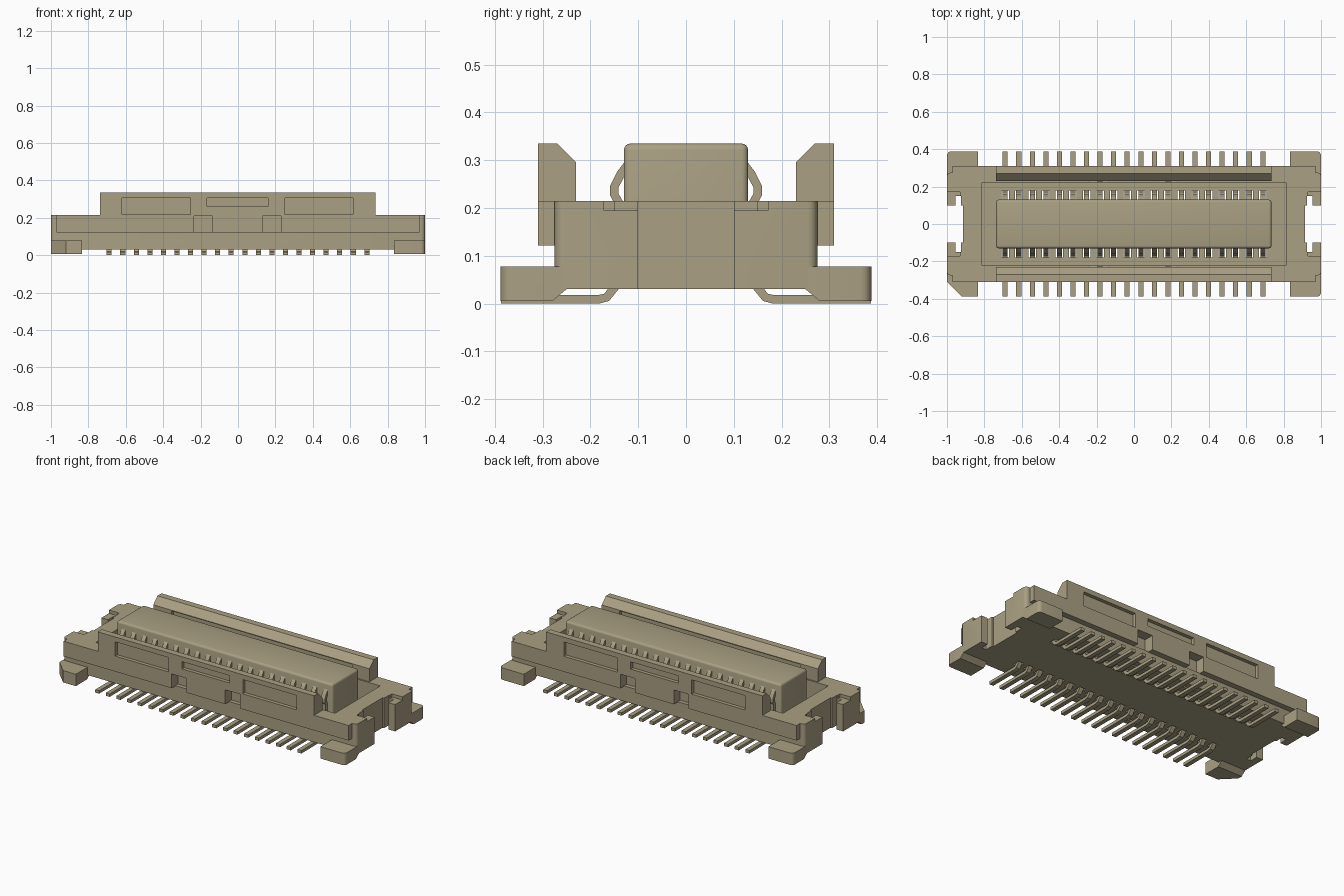
import bpy, bmesh
from mathutils import Vector

if "Cube" in bpy.data.objects:
    bpy.data.objects.remove(bpy.data.objects["Cube"])

mat = bpy.data.materials.new("tan_plastic")
mat.diffuse_color = (0.40, 0.35, 0.225, 1)
mat.use_nodes = True
mat.node_tree.nodes["Principled BSDF"].inputs["Base Color"].default_value = mat.diffuse_color


def prism(bm, pts, axis, lo, hi):
    """Extrude a closed outline along x (outline is y,z) or z (outline is x,y)."""
    def place(p, t):
        return (t, p[0], p[1]) if axis == 'x' else (p[0], p[1], t)
    a = [bm.verts.new(place(p, lo)) for p in pts]
    b = [bm.verts.new(place(p, hi)) for p in pts]
    bm.faces.new(a)
    bm.faces.new(b[::-1])
    for i in range(len(pts)):
        j = (i + 1) % len(pts)
        bm.faces.new((a[i], b[i], b[j], a[j]))


def box(bm, x0, x1, y0, y1, z0, z1):
    prism(bm, [(x0, y0), (x1, y0), (x1, y1), (x0, y1)], 'z', z0, z1)


def bevel(bm, test, width, segments):
    edges = [e for e in bm.edges if test(*[v.co for v in e.verts])]
    bmesh.ops.bevel(bm, geom=edges, offset=width, segments=segments,
                    profile=0.5, affect='EDGES')


def finish(bm, name, smooth=False):
    bmesh.ops.recalc_face_normals(bm, faces=bm.faces)
    me = bpy.data.meshes.new(name)
    bm.to_mesh(me)
    bm.free()
    ob = bpy.data.objects.new(name, me)
    bpy.context.collection.objects.link(ob)
    me.materials.append(mat)
    if smooth:
        bpy.ops.object.select_all(action='DESELECT')
        ob.select_set(True)
        bpy.context.view_layer.objects.active = ob
        bpy.ops.object.shade_smooth_by_angle(angle=0.6)
    return ob


def cut(ob, boxes):
    """Subtract a set of separate boxes, then drop the cutter."""
    bm = bmesh.new()
    for b in boxes:
        box(bm, *b)
    cutter = finish(bm, "cutter")
    cutter.hide_render = True
    mod = ob.modifiers.new("cut", 'BOOLEAN')
    mod.operation, mod.solver, mod.object = 'DIFFERENCE', 'EXACT', cutter
    bpy.ops.object.select_all(action='DESELECT')
    bpy.context.view_layer.objects.active = ob
    ob.select_set(True)
    bpy.ops.object.modifier_apply(modifier=mod.name)
    bpy.data.objects.remove(cutter)


def yspan(s, a, b):
    return (min(s * a, s * b), max(s * a, s * b))


SIDES = (-1, 1)
PIN_X = [(i - 9.5) * 0.0725 for i in range(20)]
NOTCH_X = [(-0.235, -0.135), (0.13, 0.23)]

# housing: block with a notch in each end
quarter = [(0.915, 0.1), (1, 0.1), (1, 0.275)]
outline = (quarter + [(-x, y) for x, y in quarter[::-1]]
           + [(-x, -y) for x, y in quarter] + [(x, -y) for x, y in quarter[::-1]])
bm = bmesh.new()
prism(bm, outline, 'z', 0.03, 0.215)
bevel(bm, lambda a, b: abs(a.z - b.z) > 0.1 and abs(a.y) > 0.27, 0.02, 4)
housing = finish(bm, "housing", True)
# central cavity, then end steps and slits, wall notches, contact slots
cut(housing, [(-0.815, 0.815, -0.22, 0.22, 0.09, 0.3)])
steps, slits, notches, holes, slots = [], [], [], [], []
for s in SIDES:
    for e in SIDES:
        steps.append((*yspan(e, 0.93, 1.05), *yspan(s, 0.05, 0.172), 0.195, 0.3))
        slits.append((*yspan(e, 0.925, 0.955), *yspan(s, 0.05, 0.15), 0, 0.3))
    for x0, x1 in NOTCH_X:
        notches.append((x0, x1, *yspan(s, 0.25, 0.35), 0.125, 0.21))
        holes.append((x0, x1, *yspan(s, 0.228, 0.24), 0, 0.3))
    for x in PIN_X:
        slots.append((x - 0.02, x + 0.02, *yspan(s, 0.132, 0.18), 0, 0.15))
for group in (steps, slits, notches, holes, slots):
    cut(housing, group)

# side rails and guide walls with windows
for s, side in zip(SIDES, ("front", "back")):
    bm = bmesh.new()
    prism(bm, [(-0.97, s * 0.265), (0.97, s * 0.265), (0.97, s * 0.31),
               (-0.97, s * 0.31)], 'z', 0.122, 0.215)
    rail = finish(bm, side + "_rail")
    cut(rail, [(x0, x1, *yspan(s, 0.25, 0.35), 0.1, 0.21) for x0, x1 in NOTCH_X])

    bm = bmesh.new()
    prof = [(0.31, 0.212), (0.31, 0.335), (0.27, 0.335), (0.23, 0.295), (0.23, 0.212)]
    prism(bm, [(s * y, z) for y, z in prof], 'x', -0.738, 0.735)
    wall = finish(bm, side + "_guide_wall")
    cut(wall, [(x0, x1, *yspan(s, 0.288, 0.35), z0, 0.305) for x0, x1, z0 in
               ((-0.62, -0.255, 0.217), (-0.165, 0.16, 0.26), (0.25, 0.615, 0.217))]
        + [(-0.615, 0.615, *yspan(s, 0.2, 0.25), 0.2, 0.29)])

# central tongue with rounded edges
bm = bmesh.new()
box(bm, -0.737, 0.735, -0.13, 0.13, 0.06, 0.335)
bevel(bm, lambda a, b: a.z + b.z > 0.3, 0.014, 4)
finish(bm, "tongue", True)

# solder feet at the corners; the front left one has a big chamfer
foot = [(0.25, 0.03), (0.28, 0.005), (0.388, 0.005), (0.388, 0.078), (0.25, 0.078)]
for s, side in zip(SIDES, ("front", "back")):
    for e, end in zip(SIDES, ("left", "right")):
        bm = bmesh.new()
        prism(bm, [(s * y, z) for y, z in foot], 'x', e * 0.833, e * 1.0)
        keyed = s < 0 and e < 0
        bevel(bm, lambda a, b: abs(a.z - b.z) > 0.06 and abs(a.y) > 0.38
              and abs(a.x) > 0.9 and abs(a.x - b.x) < 0.01,
              0.08 if keyed else 0.022, 1 if keyed else 4)
        finish(bm, f"{side}_{end}_foot", True)

# spring contacts: one bent strip per pin
path = [Vector(p) for p in ((0.122, 0.29), (0.136, 0.272), (0.15, 0.245), (0.15, 0.228),
                            (0.141, 0.212), (0.141, 0.06), (0.15, 0.034),
                            (0.166, 0.014), (0.182, 0.01), (0.387, 0.01))]
T = 0.009
left, right = [], []
for i, p in enumerate(path):
    d0 = (path[i] - path[i - 1]).normalized() if i else (path[1] - path[0]).normalized()
    d1 = (path[i + 1] - path[i]).normalized() if i < len(path) - 1 else d0
    d = (d0 + d1).normalized()
    n = Vector((-d.y, d.x)) * T
    left.append(p + n)
    right.append(p - n)
strip = left + right[::-1]
for s, side in zip(SIDES, ("front", "back")):
    bm = bmesh.new()
    for x in PIN_X:
        prism(bm, [(s * p.x, max(p.y, 0)) for p in strip], 'x', x - 0.0135, x + 0.0135)
    bmesh.ops.translate(bm, verts=[v for v in bm.verts if v.co.z < 0.03], vec=(0, 0, -0.001))
    finish(bm, side + "_contacts")
